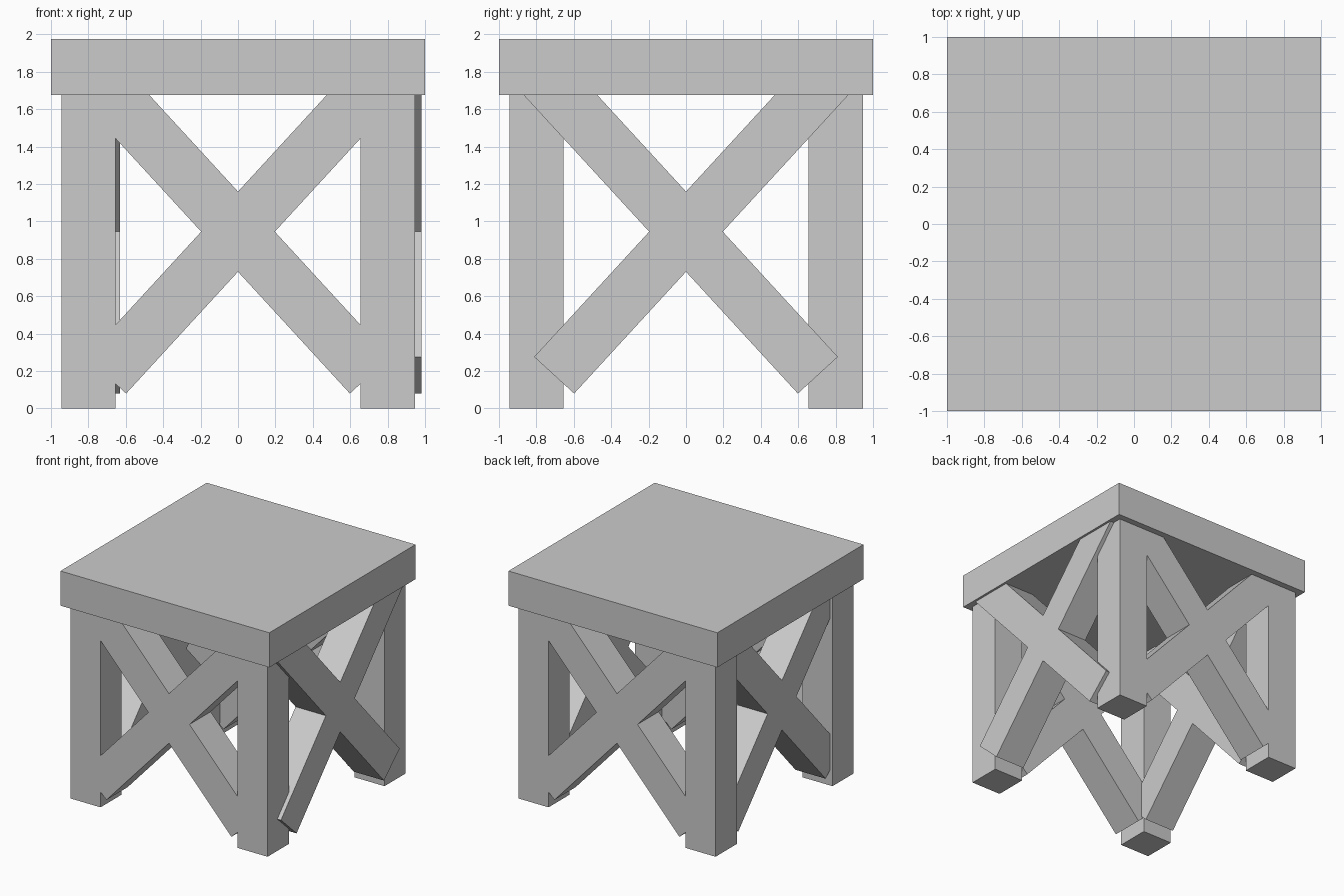
import bpy
from math import atan2, sin, cos, pi
from mathutils import Matrix

if "Cube" in bpy.data.objects:
    bpy.data.objects.remove(bpy.data.objects["Cube"])

W = 0.29        # timber width
LEG = 0.80      # leg centre offset
HUB = 0.945     # height where braces cross


def box(name, size, matrix):
    bpy.ops.mesh.primitive_cube_add(size=1)
    ob = bpy.context.object
    ob.name = name
    ob.data.transform(matrix @ Matrix.Diagonal((*size, 1)))
    return ob


# Table top
box("top", (2, 2, 0.30), Matrix.Translation((0, 0, 1.825)))

# Four square legs
for sx, side in ((-1, "left"), (1, "right")):
    for sy, end in ((-1, "front"), (1, "back")):
        box(f"{end}_{side}_leg", (W, W, 1.675),
            Matrix.Translation((sx * LEG, sy * LEG, 0.8375)))

# Crossed braces: lower end stays clear of the floor, upper end sinks into the top
angle = atan2(0.7675, 0.705)
LOW, HIGH = 1.042, 1.15


def cross(name, place):
    for s, label in ((-1, "a"), (1, "b")):
        a = angle if s > 0 else pi - angle
        mid = (HIGH - LOW) / 2
        m = (place @ Matrix.Translation((mid * cos(a), 0, HUB + mid * sin(a)))
             @ Matrix.Rotation(-a, 4, 'Y'))
        box(f"{name}_brace_{label}", (LOW + HIGH, W, W), m)


quarter = Matrix.Rotation(pi / 2, 4, 'Z')
cross("front", Matrix.Translation((0, -LEG, 0)))
cross("back", Matrix.Translation((0, LEG, 0)))
# Side braces sit slightly shifted towards +x
cross("left", Matrix.Translation((-0.775, 0, 0)) @ quarter)
cross("right", Matrix.Translation((0.835, 0, 0)) @ quarter)
